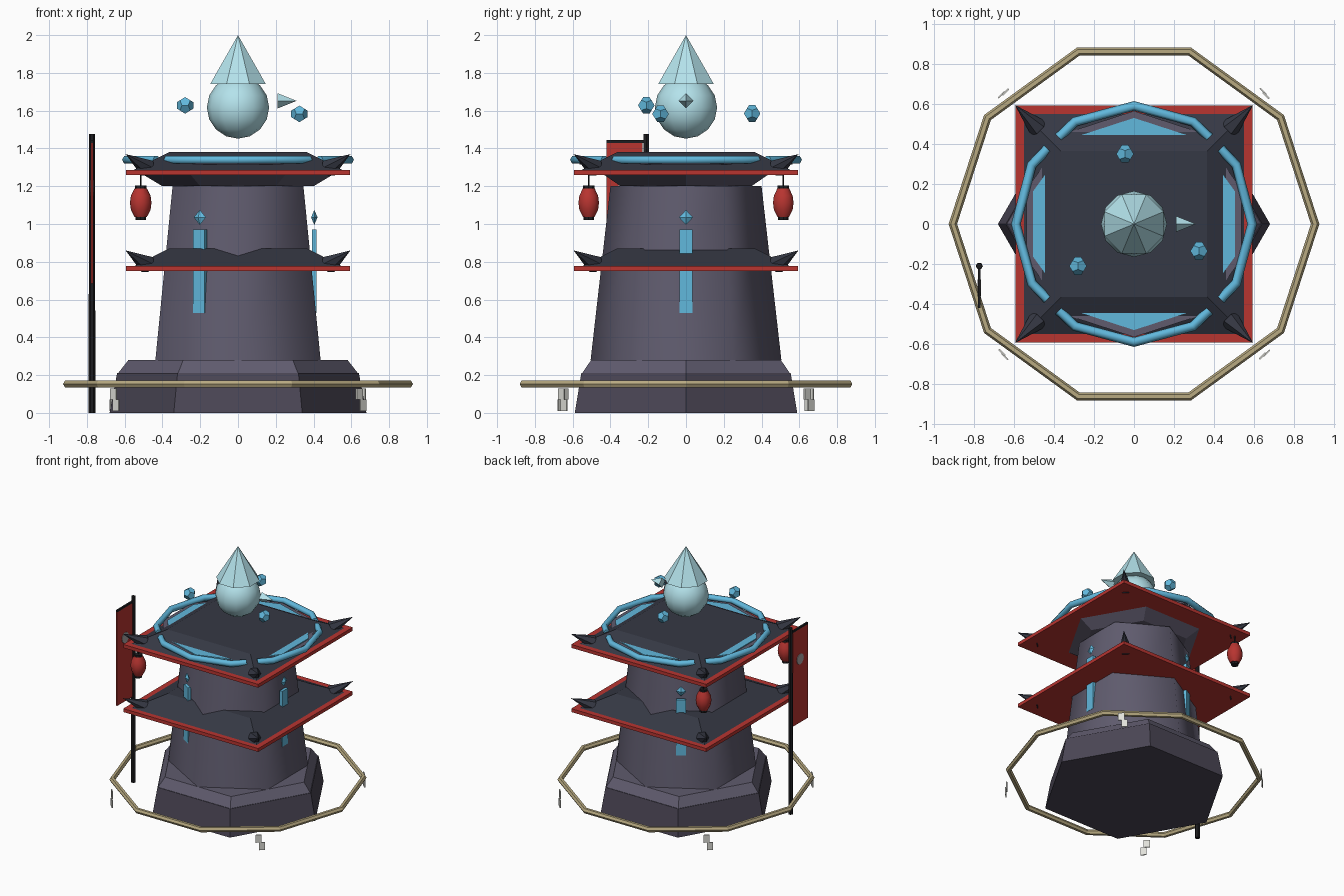
import bpy, bmesh, math
from math import sin, cos, pi, radians, sqrt
from mathutils import Vector, Matrix

if "Cube" in bpy.data.objects:
    bpy.data.objects.remove(bpy.data.objects["Cube"])


def mat(name, r, g, b):
    m = bpy.data.materials.new(name)
    m.diffuse_color = (r, g, b, 1)
    m.use_nodes = True
    m.node_tree.nodes["Principled BSDF"].inputs["Base Color"].default_value = m.diffuse_color
    return m


STONE = mat("stone", .115, .105, .155)
DARK = mat("dark_stone", .07, .062, .092)
ROOF = mat("roof", .036, .04, .058)
RED = mat("red", .48, .035, .03)
CYAN = mat("cyan", .12, .48, .72)
PALE = mat("pale_ice", .46, .77, .84)
GOLD = mat("rope", .48, .4, .22)
BLACK = mat("black", .012, .012, .014)
PAPER = mat("paper", .75, .75, .7)
GREY = mat("grey", .4, .38, .38)


def finish(name, bm, m, matrix=None, smooth=0):
    bmesh.ops.recalc_face_normals(bm, faces=bm.faces)
    me = bpy.data.meshes.new(name)
    bm.to_mesh(me)
    bm.free()
    ob = bpy.data.objects.new(name, me)
    bpy.context.collection.objects.link(ob)
    me.materials.append(m)
    if matrix:
        ob.matrix_world = matrix
    if smooth:
        bpy.ops.object.select_all(action='DESELECT')
        ob.select_set(True)
        bpy.context.view_layer.objects.active = ob
        bpy.ops.object.shade_smooth_by_angle(angle=radians(smooth))
    return ob


def lathe(name, profile, n, m, turn=0, matrix=None, smooth=0):
    """n-sided solid from (radius, height) points, capped at both ends."""
    bm = bmesh.new()
    rings = []
    for r, z in profile:
        k = n if r > 0 else 1
        rings.append([bm.verts.new((r * cos(radians(turn) + 2 * pi * i / n),
                                    r * sin(radians(turn) + 2 * pi * i / n), z)) for i in range(k)])
    for a, b in zip(rings, rings[1:]):
        for i in range(n):
            j = (i + 1) % n
            f = [a[i % len(a)], a[j % len(a)], b[j % len(b)], b[i % len(b)]]
            bm.faces.new(list(dict.fromkeys(f)))
    for end in (rings[0], rings[-1]):
        if len(end) > 2:
            bm.faces.new(end)
    return finish(name, bm, m, matrix, smooth)


def box(name, c, s, m, angle=0):
    bm = bmesh.new()
    bmesh.ops.create_cube(bm, size=1, matrix=Matrix.Translation(c) @ Matrix.Diagonal((*s, 1)))
    return finish(name, bm, m, Matrix.Rotation(radians(angle), 4, 'Z'))


def aim(start, direction):
    return Matrix.Translation(start) @ Vector(direction).to_track_quat('Z', 'Y').to_matrix().to_4x4()


# Hexagonal stone base and tapered tower
lathe("base", [(.68, 0), (.64, .21)], 6, DARK)
lathe("base_step", [(.635, .21), (.58, .28)], 6, STONE)
lathe("tower_body", [(.505, .28), (.40, 1.2)], 6, STONE, turn=30, smooth=65)
lathe("cornice", [(.40, 1.2), (.5, 1.26)], 6, STONE)

# Two square roofs with corner horns
Q = sqrt(2)
for tag, z in (("lower", .75), ("upper", 1.26)):
    lathe(tag + "_eave", [(.593 * Q, z), (.593 * Q, z + .027)], 4, RED, turn=45)
    lathe(tag + "_roof", [(.55 * Q, z + .027), (.365 * Q, z + .12)], 4, ROOF, turn=45)
    for sx in (-1, 1):
        for sy in (-1, 1):
            d = Vector((sx * .115, sy * .115, .075))
            lathe(tag + "_horn", [(.05, 0), (0, d.length)], 6, ROOF,
                  matrix=aim((sx * .48, sy * .48, z + .035), d))

# Glowing pool on the top roof, rimmed by a ring broken at the diagonals
lathe("pool_rim", [(.565, 1.315), (.565, 1.333)], 10, STONE, turn=90)
lathe("pool_glow", [(.53, 1.32), (.53, 1.34)], 10, CYAN, turn=90)
for k in range(4):
    cu = bpy.data.curves.new("ring_arc", 'CURVE')
    cu.dimensions = '3D'
    cu.bevel_depth, cu.bevel_resolution, cu.use_fill_caps = .024, 1, True
    sp = cu.splines.new('POLY')
    pts = [(-41, .573), (-30, .59), (0, .59), (30, .59), (41, .573)]
    sp.points.add(len(pts) - 1)
    for p, (a, r) in zip(sp.points, pts):
        t = radians(a + 90 * k)
        p.co = (r * cos(t), r * sin(t), 1.34, 1)
    cu.materials.append(CYAN)
    bpy.context.collection.objects.link(bpy.data.objects.new("ring_arc", cu))

# Slit windows with diamonds on alternate faces
for a in (0, 120, 240):
    box("slit_window", (.403, 0, .75), (.024, .07, .44), CYAN, a)
    lathe("window_diamond", [(0, -.04), (1, 0), (0, .04)], 4, CYAN,
          matrix=Matrix.Rotation(radians(a), 4, 'Z') @ Matrix.Translation((.404, 0, 1.035))
          @ Matrix.Diagonal((.017, .037, 1, 1)))

# Floating orb, its pointed cap and a shard
lathe("orb", [(.165 * sin(pi * i / 8), 1.617 - .165 * cos(pi * i / 8)) if 0 < i < 8
              else (0, 1.617 - .165 * cos(pi * i / 8)) for i in range(9)], 12, PALE, smooth=50)
lathe("orb_cap", [(.16, 1.74), (0, 2)], 8, PALE, turn=22.5)
lathe("ice_shard", [(.04, 0), (0, .1)], 4, PALE, matrix=aim((.21, 0, 1.652), (1, 0, 0)))

# Twelve-sided crystals around the orb
PHI = (1 + sqrt(5)) / 2
for c in ((-.28, -.21, 1.628), (.325, -.135, 1.583), (-.045, .35, 1.585)):
    bm = bmesh.new()
    S = (-1, 1)
    pts = [(x, y, z) for x in S for y in S for z in S]
    for u in S:
        for v in S:
            p = (0, u / PHI, v * PHI)
            pts += [p, (p[1], p[2], p[0]), (p[2], p[0], p[1])]
    for p in pts:
        bm.verts.new(Vector(p) * .047 / sqrt(3))
    bmesh.ops.convex_hull(bm, input=bm.verts)
    bmesh.ops.dissolve_limit(bm, angle_limit=.02, verts=bm.verts, edges=bm.edges)
    finish("crystal", bm, CYAN, Matrix.Translation(c))

# Ten-sided rope ring with folded paper streamers
bpy.ops.mesh.primitive_torus_add(location=(0, 0, .153), major_segments=10, minor_segments=6,
                                 major_radius=.905, minor_radius=.021)
rope = bpy.context.object
rope.name = "rope_ring"
rope.data.materials.append(GOLD)
for a in (45, 135, 225, 315):
    box("streamer_upper", (.92, -.012, .1), (.008, .045, .06), PAPER, a)
    box("streamer_lower", (.925, .012, .041), (.008, .045, .06), PAPER, a)

# Lanterns under the left eave corners
for y in (-.515, .515):
    at = Matrix.Translation((-.515, y, 0))
    lathe("lantern", [(.033, 1.038), (.052, 1.075), (.057, 1.113), (.052, 1.15), (.033, 1.188)],
          10, RED, matrix=at, smooth=40)
    lathe("lantern_foot", [(.028, 1.02), (.028, 1.04)], 8, BLACK, matrix=at)
    lathe("lantern_cap", [(.03, 1.186), (.03, 1.203)], 8, BLACK, matrix=at)
    lathe("lantern_cord", [(.005, 1.2), (.005, 1.262)], 6, BLACK, matrix=at)

# Banner on a pole
lathe("banner_pole", [(.018, 0), (.016, 1.477)], 6, BLACK, matrix=Matrix.Translation((-.773, -.21, 0)))
box("banner_bar", (-.773, -.31, 1.437), (.014, .22, .014), BLACK)
box("banner_cloth", (-.773, -.325, 1.06), (.01, .19, .75), RED)
lathe("banner_disc", [(.042, -.009), (.042, .009)], 12, GREY, matrix=aim((-.773, -.32, 1.19), (1, 0, 0)))
